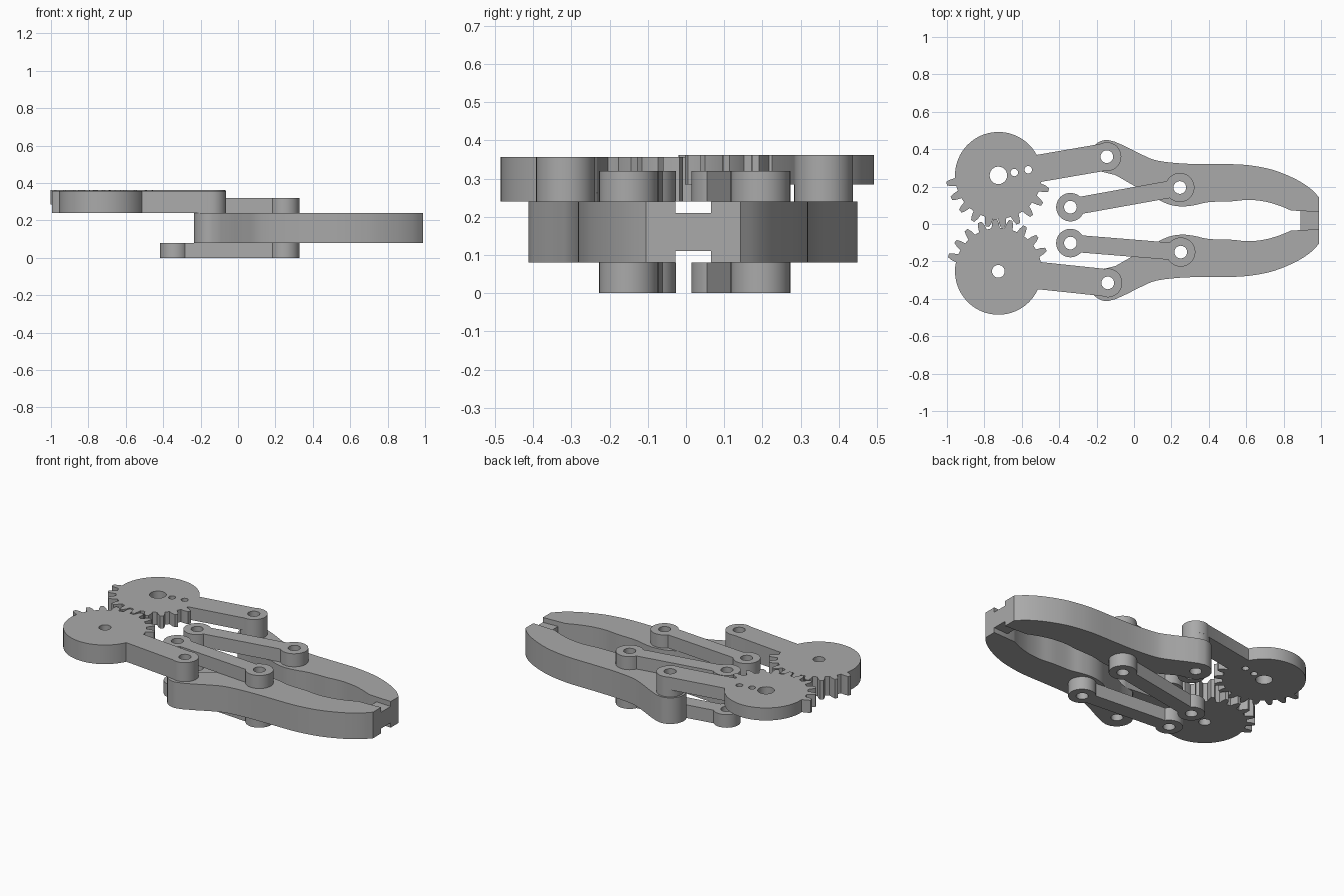
import bpy, bmesh, math
from mathutils import Vector

cube = bpy.data.objects.get("Cube")
if cube:
    bpy.data.objects.remove(cube, do_unlink=True)

grey = bpy.data.materials.new("plain grey")
grey.use_nodes = True
colour = (0.4, 0.4, 0.4, 1)
grey.diffuse_color = colour
grey.node_tree.nodes["Principled BSDF"].inputs["Base Color"].default_value = colour


def arc(c, r, start, end, n=28):
    """Points along an arc, angles in radians."""
    return [(c[0] + r * math.cos(start + (end - start) * i / n),
             c[1] + r * math.sin(start + (end - start) * i / n)) for i in range(n + 1)]


def smooth_path(pts, steps=5):
    """Smooth curve through a few points."""
    p = [Vector(q) for q in [pts[0]] + pts + [pts[-1]]]
    out = []
    for a, b, c, d in zip(p, p[1:], p[2:], p[3:]):
        for i in range(steps):
            t = i / steps
            v = (2 * b + (c - a) * t + (2 * a - 5 * b + 4 * c - d) * t ** 2
                 + (3 * b - a - 3 * c + d) * t ** 3) / 2
            out.append(tuple(v))
    return out + [pts[-1]]


def plate(name, outline, holes, z0, z1):
    """Extrude a flat outline with round holes (x, y, radius) into a solid."""
    cu = bpy.data.curves.new(name, "CURVE")
    cu.dimensions, cu.fill_mode, cu.extrude = "2D", "BOTH", (z1 - z0) / 2
    for loop in [outline] + [arc(h, h[2], 0, math.tau, 24)[:-1] for h in holes]:
        sp = cu.splines.new("POLY")
        sp.points.add(len(loop) - 1)
        for pt, q in zip(sp.points, loop):
            pt.co = (q[0], q[1], 0, 1)
        sp.use_cyclic_u = True
    tmp = bpy.data.objects.new(name + "_curve", cu)
    bpy.context.collection.objects.link(tmp)
    bpy.context.view_layer.update()
    evaluated = tmp.evaluated_get(bpy.context.evaluated_depsgraph_get())
    me = bpy.data.meshes.new_from_object(evaluated)
    bpy.data.objects.remove(tmp, do_unlink=True)
    bm = bmesh.new()
    bm.from_mesh(me)
    bmesh.ops.remove_doubles(bm, verts=bm.verts, dist=1e-5)
    bmesh.ops.translate(bm, verts=bm.verts, vec=(0, 0, (z0 + z1) / 2))
    bmesh.ops.recalc_face_normals(bm, faces=bm.faces)
    bm.to_mesh(me)
    bm.free()
    me.materials.clear()
    me.materials.append(grey)
    ob = bpy.data.objects.new(name, me)
    bpy.context.collection.objects.link(ob)
    bpy.ops.object.select_all(action="DESELECT")
    ob.select_set(True)
    bpy.context.view_layer.objects.active = ob
    bpy.ops.object.shade_smooth_by_angle(angle=math.radians(25))
    return ob


def bar(a, b, ra, rb, w, teeth=()):
    """Outline of two round ends joined by a neck of half width w; end a may be toothed."""
    d = math.atan2(b[1] - a[1], b[0] - a[0])
    ta, tb = math.asin(w / ra), math.asin(w / rb)
    start, end = d + ta, d + math.tau - ta
    polar = []
    for i in range(61):
        ang = start + (end - start) * i / 60
        if all(abs(math.remainder(ang - t, math.tau)) > TOOTH[0][0] + 0.01 for t in teeth):
            polar.append((ang, ra))
    for t in teeth:
        t = start + (t - start) % math.tau
        for off, rise in TOOTH:
            polar += [(t - off, ra + rise), (t + off, ra + rise)]
    pts = [(a[0] + r * math.cos(g), a[1] + r * math.sin(g)) for g, r in sorted(polar)]
    return pts + arc(b, rb, d - math.pi + tb, d + math.pi - tb)


TOOTH = [(0.095, 0), (0.07, 0.026), (0.035, 0.048)]   # half angle, height
PIN = 0.034
GEAR_R, HUB_R, LINK_R = 0.232, 0.077, 0.076
PITCH = 17.2

# Per side: gear centre, arm hub, link ends, first tooth, tooth count
sides = {
    "left": dict(s=1, gear=(-0.725, 0.26), hub=(-0.145, 0.36), inner=(-0.34, 0.09),
                 outer=(0.245, 0.195), first=189, count=10, shift=0.037),
    "right": dict(s=-1, gear=(-0.725, -0.253), hub=(-0.14, -0.315), inner=(-0.34, -0.102),
                  outer=(0.25, -0.15), first=24.8, count=9, shift=0),
}

# Finger profile: rounded root, wavy gripping edge, bulging back edge
root = arc((-0.145, 0.322), 0.09, math.radians(85), math.radians(235), 20)
grip = smooth_path([(-0.1, 0.225), (-0.03, 0.185), (0.1, 0.11), (0.18, 0.07), (0.25, 0.057),
                    (0.32, 0.063), (0.4, 0.08), (0.52, 0.084), (0.61, 0.092), (0.7, 0.083),
                    (0.78, 0.06), (0.84, 0.035)])
back = smooth_path([(0.99, 0.105), (0.94, 0.155), (0.86, 0.205), (0.75, 0.25), (0.65, 0.272),
                    (0.55, 0.282), (0.4, 0.283), (0.25, 0.287), (0.12, 0.303), (0.04, 0.335),
                    (-0.04, 0.375), (-0.1, 0.402)])
finger = root + grip + [(0.99, 0.028)] + back

for side, p in sides.items():
    left = p["s"] > 0
    gx, gy = p["gear"]
    hub_hole, link_hole = (*p["hub"], PIN), (*p["outer"], PIN)

    # Toothed gear with its arm
    teeth = [math.radians(p["first"] + PITCH * k) for k in range(p["count"])]
    holes = [(gx, gy, 0.047 if left else PIN), hub_hole]
    if left:
        holes += [(-0.64, 0.275, 0.02), (-0.565, 0.29, 0.02)]
    plate(side + "_gear_arm", bar(p["gear"], p["hub"], GEAR_R, HUB_R, 0.073, teeth),
          holes, 0.285 if left else 0.24, 0.362 if left else 0.357)
    if left:
        # Spacer under the thinner arm
        plate("left_hub_spacer", arc(p["hub"], HUB_R, 0, math.tau, 40)[:-1],
              [hub_hole], 0.24, 0.285)

    # Finger
    outline = [(x, p["s"] * y + p["shift"]) for x, y in finger]
    plate(side + "_finger", outline, [hub_hole, link_hole], 0.08, 0.24)

    # Parallel links above and below the finger
    for level, z in (("lower", 0.0), ("upper", 0.24)):
        plate(f"{side}_{level}_link", bar(p["inner"], p["outer"], LINK_R, LINK_R + 0.002, 0.046),
              [(*p["inner"], PIN), link_hole], z, z + 0.08)

# Tongue that closes the finger tips
plate("tip_tongue", [(0.89, -0.035), (0.99, -0.035), (0.99, 0.07), (0.89, 0.07)], [], 0.11, 0.21)
